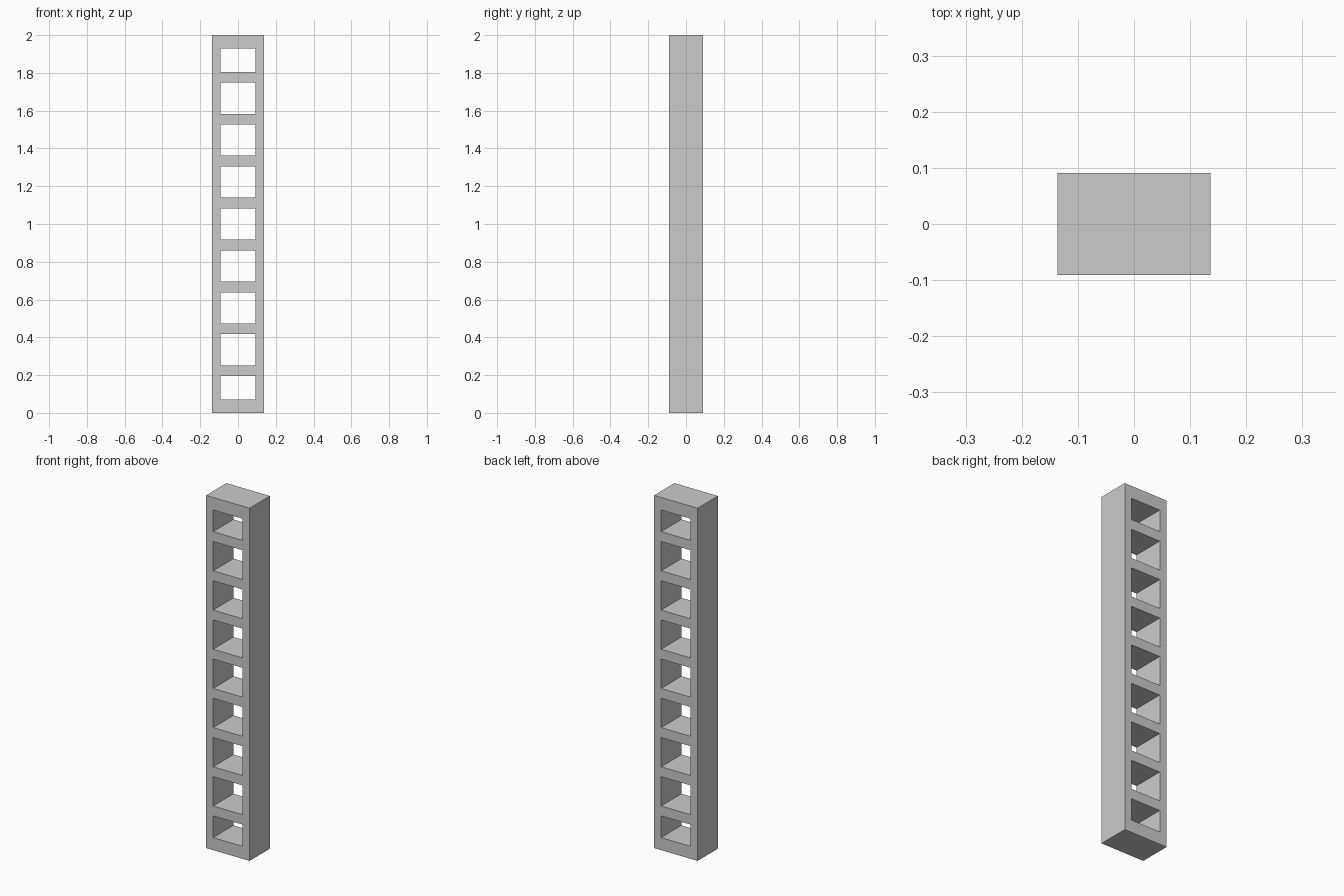
import bpy, bmesh

if "Cube" in bpy.data.objects:
    bpy.data.objects.remove(bpy.data.objects["Cube"])

HALF_W, HALF_D, HEIGHT = 0.1364, 0.0909, 2.0
HALF_OPEN = 0.092           # half width of each opening
CELLS, RUNG, END = 9, 0.056, 0.071

# Grid lines of the front face: rails across x, rungs up z
xs = [-HALF_W, -HALF_OPEN, HALF_OPEN, HALF_W]
zs = [0, END]
for i in range(1, CELLS):
    centre = HEIGHT * i / CELLS
    zs += [centre - RUNG / 2, centre + RUNG / 2]
zs += [HEIGHT - END, HEIGHT]

bm = bmesh.new()
grid = [[bm.verts.new((x, -HALF_D, z)) for x in xs] for z in zs]

# Fill every cell except the openings
for r in range(len(zs) - 1):
    for c in range(3):
        if c == 1 and r % 2 == 1:
            continue
        bm.faces.new((grid[r][c], grid[r][c + 1], grid[r + 1][c + 1], grid[r + 1][c]))

# Give the face its full depth, keeping the front face in place
front = bm.faces[:]
result = bmesh.ops.extrude_face_region(bm, geom=front, use_keep_orig=True)
new_verts = [g for g in result["geom"] if isinstance(g, bmesh.types.BMVert)]
bmesh.ops.translate(bm, verts=new_verts, vec=(0, 2 * HALF_D, 0))
bmesh.ops.recalc_face_normals(bm, faces=bm.faces[:])

mesh = bpy.data.meshes.new("ladder_column")
bm.to_mesh(mesh)
bm.free()
column = bpy.data.objects.new("ladder_column", mesh)
bpy.context.collection.objects.link(column)
